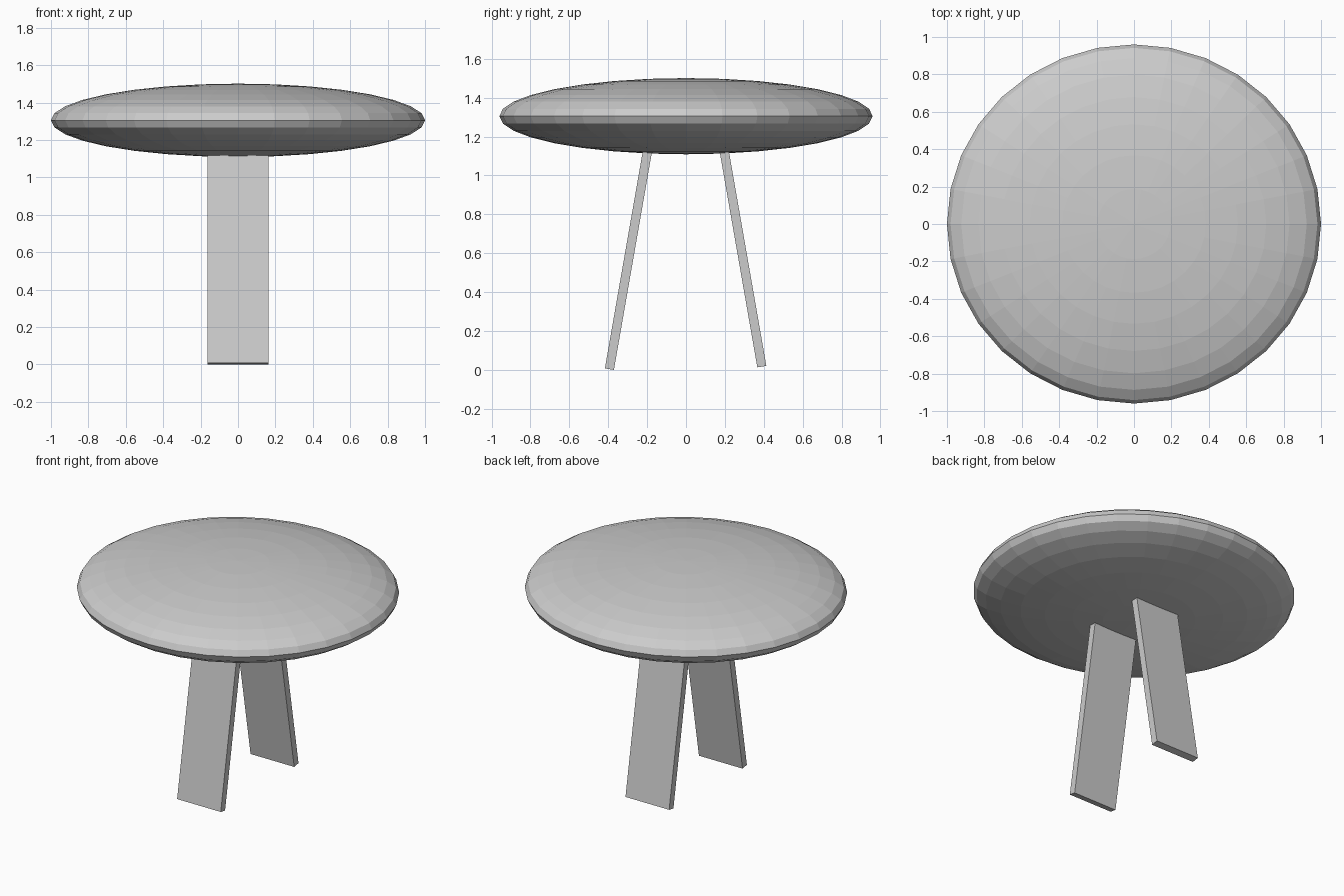
import bpy
import math
from mathutils import Vector

if "Cube" in bpy.data.objects:
    bpy.data.objects.remove(bpy.data.objects["Cube"])

# Table top: flattened faceted sphere
bpy.ops.mesh.primitive_uv_sphere_add(segments=32, ring_count=16, radius=1,
                                     location=(0, 0, 1.305))
top = bpy.context.object
top.name = "table_top"
top.scale = (1, 0.96, 0.196)

TILT = math.radians(9.9)
WIDTH, THICK = 0.326, 0.047


def leg(name, side, foot_y, foot_z, top_z=1.16):
    """Plank leaning inwards; foot_y, foot_z is the middle of its lower end."""
    length = (top_z - foot_z) / math.cos(TILT)
    axis = Vector((0, -side * math.sin(TILT), math.cos(TILT)))
    foot = Vector((0, side * foot_y, foot_z))
    bpy.ops.mesh.primitive_cube_add(size=1, location=foot + axis * length / 2,
                                    rotation=(side * TILT, 0, 0))
    ob = bpy.context.object
    ob.name = name
    ob.scale = (WIDTH, THICK, length)


# Splayed plank legs
leg("front_leg", -1, 0.394, 0.004)
leg("back_leg", 1, 0.390, 0.017)
